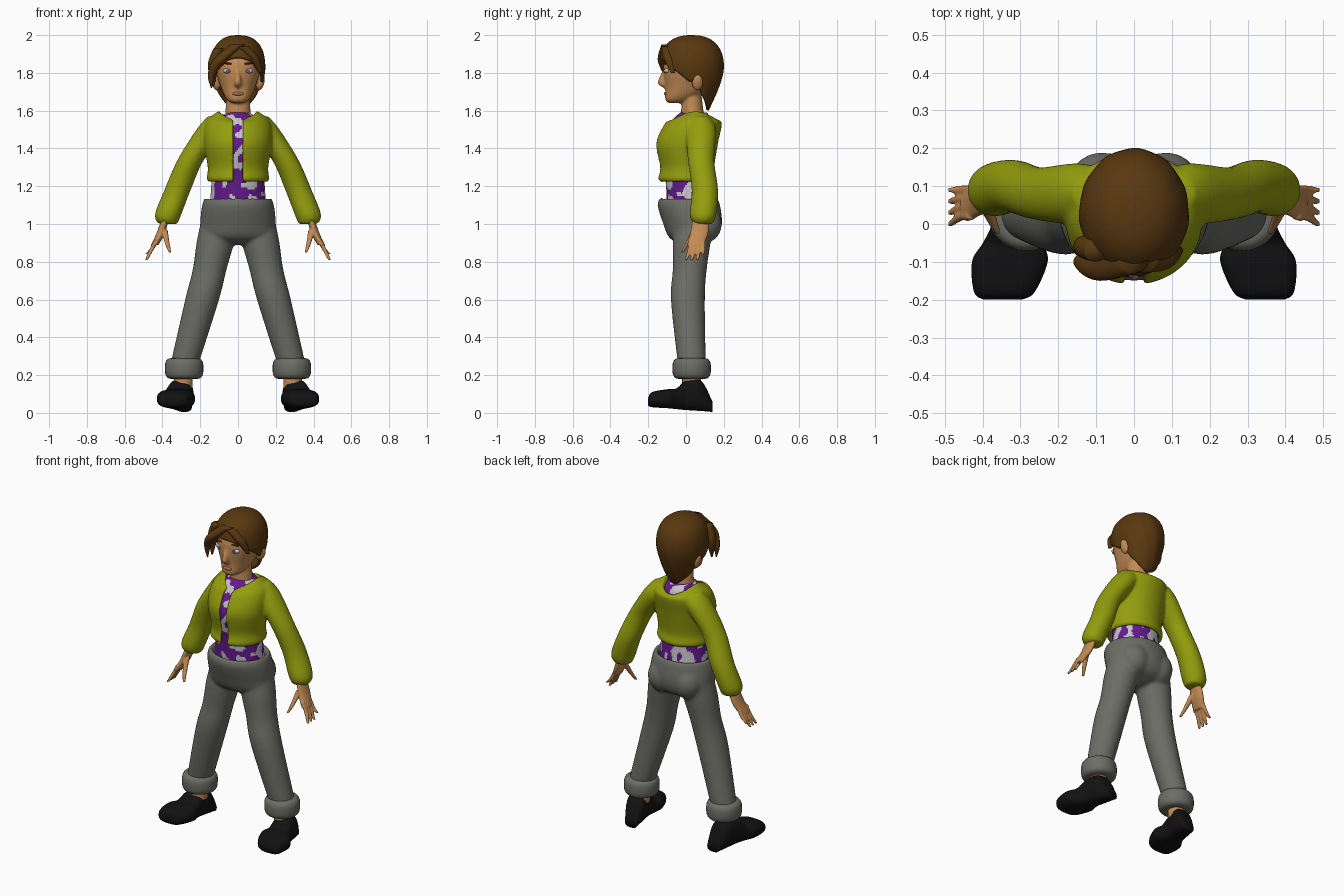
import bpy, bmesh, math
from mathutils import Matrix, Vector, noise

default_cube = bpy.data.objects.get("Cube")
if default_cube:
    bpy.data.objects.remove(default_cube)


def material(name, *rgb):
    mat = bpy.data.materials.new(name)
    mat.use_nodes = True
    mat.diffuse_color = (*rgb, 1)
    bsdf = next(n for n in mat.node_tree.nodes if n.type == 'BSDF_PRINCIPLED')
    bsdf.inputs["Base Color"].default_value = (*rgb, 1)
    bsdf.inputs["Roughness"].default_value = 0.8
    return mat


skin = material("skin", .55, .26, .09)
brown = material("brown hair", .1, .04, .005)
olive = material("olive jacket", .3, .34, .004)
purple = material("purple cloth", .13, .01, .28)
pale = material("pale grey cloth", .58, .55, .6)
grey = material("grey trousers", .15, .155, .13)
black = material("black shoe", .006, .006, .006)
lip_tone = material("lips", .42, .17, .08)
iris_tone = material("iris", .15, .13, .22)


def trunk(*rows, x=0, splay=0):
    """Sections from (level, half width, near edge, far edge)."""
    return [Vector((level, x - splay * level, (near + far) / 2, width, (far - near) / 2))
            for level, width, near, far in rows]


def limb(*rows, squash=1):
    """Sections from joints (x, y, z, radius)."""
    return [Vector((z, x, y, r, r * squash)) for x, y, z, r in rows]


def smooth_rows(rows, steps):
    """Smooth curve passing through every section."""
    out = []
    for i in range(len(rows) - 1):
        before, a, b, after = rows[max(i - 1, 0)], rows[i], rows[i + 1], rows[min(i + 2, len(rows) - 1)]
        for j in range(steps):
            t = j / steps
            pull = (b - before) * (t * (1 - t) ** 2 / 2) - (after - a) * (t * t * (1 - t) / 2)
            out.append(a.lerp(b, t * t * (3 - 2 * t)) + pull)
    return out + [rows[-1]]


def rounded(value, power):
    return math.copysign(abs(value) ** (2 / power), value)


def skin_grid(bm, grid, closed):
    count = len(grid[0])
    for low, high in zip(grid, grid[1:]):
        for j in range(count if closed else count - 1):
            k = (j + 1) % count
            bm.faces.new((low[j], low[k], high[k], high[j]))


def loft(bm, rows, sides=24, steps=6, power=2, mirror=False, along_y=False, gap=0, dip=None):
    """Skin the sections; a gap leaves the front open, dip lowers front and back."""
    for side in ((1, -1) if mirror else (1,)):
        grid = []
        for level, x, y, rx, ry in smooth_rows(rows, steps):
            start = math.asin(gap / rx)
            line = []
            for j in range(sides + 1 if gap else sides):
                t = start + 2 * (math.pi - start) * j / sides
                u = (x + rx * rounded(math.sin(t), power)) * side
                v = y - ry * rounded(math.cos(t), power)
                w = level - (dip(level) * math.cos(t) ** 2 if dip else 0)
                line.append(bm.verts.new((u, w, v) if along_y else (u, v, w)))
            grid.append(line)
        skin_grid(bm, grid, not gap)
        if not gap:
            bm.faces.new(grid[0])
            bm.faces.new(grid[-1])


def ball(bm, centre, size, mirror=False, tilt=0):
    for side in ((1, -1) if mirror else (1,)):
        place = Matrix.Translation((centre[0] * side, *centre[1:]))
        turn = Matrix.Rotation(tilt * side, 4, 'Y')
        bmesh.ops.create_uvsphere(bm, u_segments=20, v_segments=12, radius=1,
                                  matrix=place @ turn @ Matrix.Diagonal((*size, 1)))


def finish(bm, name, *mats, voxel=0, thickness=0, softness=4):
    bmesh.ops.recalc_face_normals(bm, faces=bm.faces)
    for face in bm.faces:
        face.smooth = True
    mesh = bpy.data.meshes.new(name)
    bm.to_mesh(mesh)
    bm.free()
    for mat in mats:
        mesh.materials.append(mat)
    obj = bpy.data.objects.new(name, mesh)
    bpy.context.scene.collection.objects.link(obj)
    if thickness:
        solid = obj.modifiers.new("thickness", 'SOLIDIFY')
        solid.thickness, solid.offset = thickness, -1
    if voxel:
        blend = obj.modifiers.new("blend", 'REMESH')
        blend.mode, blend.voxel_size, blend.use_smooth_shade = 'VOXEL', voxel, True
        soften = obj.modifiers.new("soften", 'SMOOTH')
        soften.factor, soften.iterations = 0.5, softness


# Head with neck, nose and ears
bm = bmesh.new()
loft(bm, trunk((1.64, .03, -.09, -.03), (1.66, .06, -.11, .03), (1.72, .09, -.11, .12),
               (1.84, .12, -.12, .17), (1.95, .08, -.08, .12)), power=2.25)
loft(bm, trunk((1.54, .07, -.03, .1), (1.7, .06, -.02, .08)))
loft(bm, trunk((1.82, .01, -.12, -.08), (1.75, .02, -.15, -.08), (1.72, .01, -.12, -.08)), sides=12)
ball(bm, (.12, .06, 1.75), (.02, .03, .045), mirror=True, tilt=.25)
finish(bm, "head", skin, voxel=.007, softness=3)

# Face details
for name, mat, centre, size, tilt in (
        ("eyes", pale, (.055, -.1, 1.81), (.025, .017, .013), -.1),
        ("irises", iris_tone, (.053, -.115, 1.81), (.01, .004, .01), 0),
        ("eyebrows", brown, (.055, -.11, 1.85), (.03, .007, .005), -.1),
        ("mouth", lip_tone, (0, -.107, 1.69), (.03, .01, .01), 0)):
    bm = bmesh.new()
    ball(bm, centre, size, mirror=centre[0] > 0, tilt=tilt)
    finish(bm, name, mat)


# Hair cap: columns run from the crown to a hairline that clears face and ears
def hair_width(z):
    u = (z - 1.83) / .17
    return max(0, 1 - u ** 2.4) ** .42 if u > 0 else 1 - .3 * (-u) ** 1.5


bm = bmesh.new()
grid = []
for i in range(25):
    line = []
    for j in range(60):
        t = math.tau * j / 60
        s, c = math.sin(t), math.cos(t)
        hairline = 1.74 + .14 * c + .06 * math.exp(-60 * (c + .17) ** 2)
        z = 2 - (2 - hairline) * (i + .1) ** 1.6 / 24.1 ** 1.6
        w = hair_width(z) * (1 + .012 * math.sin(t * 11 + z * 20) * i / 24)
        line.append(bm.verts.new((.145 * s * w, .03 - .17 * c * w, z)))
    grid.append(line)
skin_grid(bm, grid, True)
bm.faces.new(grid[0])
finish(bm, "hair_cap", brown, thickness=.015)

# Loose locks swept across the forehead to the right
bm = bmesh.new()
loft(bm, limb((0, -.09, 1.95, .04), (-.09, -.11, 1.87, .04), (-.14, -.1, 1.79, .02), (-.14, -.1, 1.72, .003)))
loft(bm, limb((-.1, -.07, 1.93, .03), (-.13, -.06, 1.84, .03), (-.13, -.07, 1.73, .005)))
loft(bm, limb((.02, -.09, 1.94, .04), (.08, -.09, 1.88, .03), (.12, -.07, 1.8, .01)))
finish(bm, "hair_locks", brown)

# Shirt with a blotchy pattern
bm = bmesh.new()
loft(bm, trunk((1.09, .15, -.1, .14), (1.25, .14, -.11, .13), (1.42, .15, -.14, .14),
               (1.54, .12, -.08, .14), (1.59, .06, -.03, .11)), sides=120, steps=16)
for face in bm.faces:
    x, y, z = face.calc_center_median()
    face.material_index = int(noise.noise(Vector((x * 22, y * 22, z * 15))) > .06)
finish(bm, "shirt", purple, pale)

# Open jacket with sleeves
bm = bmesh.new()
loft(bm, trunk((1.22, .15, -.13, .14), (1.24, .165, -.15, .16), (1.3, .16, -.14, .15),
               (1.43, .18, -.16, .17), (1.54, .17, -.11, .19), (1.6, .1, -.06, .16)),
     sides=48, gap=.026, dip=lambda z: .75 * max(0, z - 1.54))
loft(bm, limb((.12, .08, 1.57, .04), (.14, .08, 1.5, .08), (.25, .08, 1.34, .07),
              (.32, .1, 1.18, .07), (.37, .09, 1.05, .07), (.37, .09, 1, .05)), mirror=True)
finish(bm, "jacket", olive, voxel=.009, thickness=.02)

# Hands: palm, four fingers and thumb
bm = bmesh.new()
loft(bm, limb((.38, .08, 1.04, .02), (.41, .07, .95, .022), (.44, .05, .89, .02), squash=2.2), mirror=True)
for i in range(4):
    y = .09 - .023 * i
    length = .07 if i == 0 else .1
    loft(bm, limb((.43, y, .92, .012), (.455, y, .87, .012), (.485, y - .007 * i, .91 - length, .008)), mirror=True)
loft(bm, limb((.39, .05, .97, .018), (.375, .01, .9, .013), (.36, -.02, .85, .008)), mirror=True)
finish(bm, "hands", skin, voxel=.005, softness=2)

# Trousers: hips, seat and legs blended together
bm = bmesh.new()
loft(bm, trunk((1.1, .15, -.11, .14), (1.14, .17, -.13, .16), (1.1, .19, -.15, .18),
               (1, .2, -.12, .19), (.93, .19, -.09, .16), (.89, .08, -.03, .08)), sides=40)
ball(bm, (.085, .1, 1), (.09, .09, .1), mirror=True)
loft(bm, limb((.1, .04, 1, .1), (.12, .03, .9, .1), (.15, .02, .76, .09), (.19, .01, .6, .09),
              (.28, .03, .27, .075)), mirror=True)
finish(bm, "trousers", grey, voxel=.01, softness=5)

# Turned-up cuffs with a rounded square profile
bm = bmesh.new()
turns = [math.pi * (i / 12 - .7) for i in range(18)]
loft(bm, limb(*((.285, .03, .235 + .055 * rounded(math.sin(a), 3), .06 + .042 * rounded(math.cos(a), 3))
                for a in turns)), sides=28, steps=1, mirror=True)
finish(bm, "trouser_cuffs", grey)

# Ankles
bm = bmesh.new()
loft(bm, limb((.29, .03, .13, .05), (.29, .03, .24, .05)), mirror=True)
finish(bm, "ankles", skin)

# Shoes from toe to heel
bm = bmesh.new()
loft(bm, trunk((-.2, .05, .04, .08), (-.18, .08, .03, .11), (-.1, .1, .025, .125), (-.05, .08, .02, .13),
               (0, .065, .015, .17), (.08, .06, .01, .17), (.14, .04, .005, .06), x=.31, splay=.18),
     power=2.8, along_y=True, mirror=True)
finish(bm, "shoes", black)
